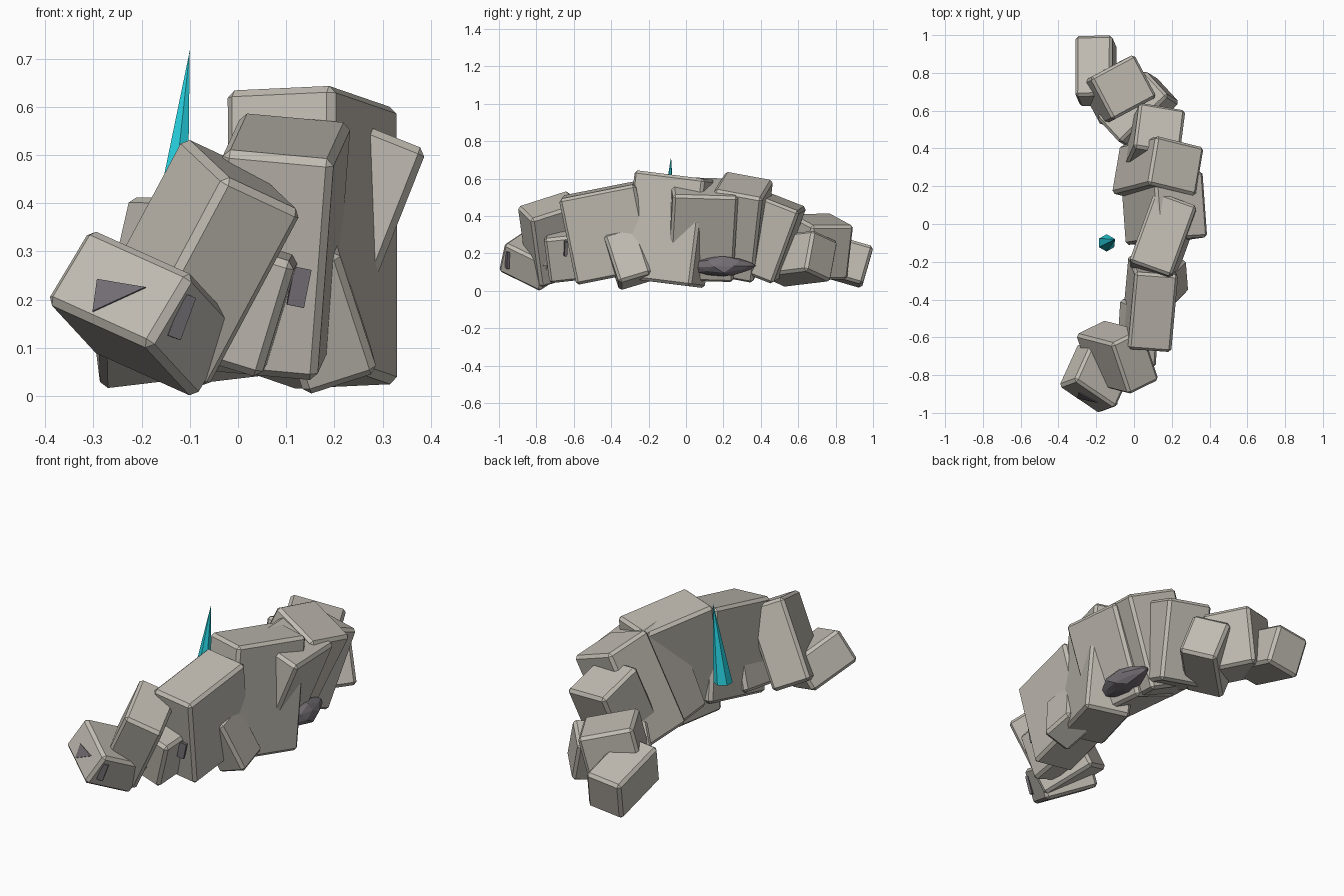
import bpy, bmesh, random
from mathutils import Vector

if "Cube" in bpy.data.objects:
    bpy.data.objects.remove(bpy.data.objects["Cube"])

random.seed(4)


def material(name, rgb):
    m = bpy.data.materials.new(name)
    m.diffuse_color = (*rgb, 1)
    m.use_nodes = True
    m.node_tree.nodes["Principled BSDF"].inputs["Base Color"].default_value = m.diffuse_color
    return m


stone = material("warm grey stone", (0.53, 0.50, 0.445))
dark = material("dark slate", (0.17, 0.155, 0.172))
cyan = material("cyan crystal", (0.02, 0.64, 0.74))


def finish(name, bm, mat):
    bmesh.ops.recalc_face_normals(bm, faces=bm.faces[:])
    me = bpy.data.meshes.new(name)
    bm.to_mesh(me)
    bm.free()
    me.materials.append(mat)
    ob = bpy.data.objects.new(name, me)
    bpy.context.collection.objects.link(ob)
    return ob


def block(name, corner, u, v, depth, mat=stone, bevel=0.015, grow=0.005):
    """Chamfered box spanned from one corner by two edges and a depth."""
    p, u, v = Vector(corner), Vector(u), Vector(v)
    v = (v - v.project(u)).normalized() * v.length
    w = u.cross(v).normalized() * depth
    centre = p + (u + v + w) / 2
    bm = bmesh.new()
    bmesh.ops.create_cube(bm, size=1)
    for vert in bm.verts:
        co = vert.co.copy()
        vert.co = centre + sum((e.normalized() * (e.length + 2 * grow) * k
                                for e, k in zip((u, v, w), co)), Vector())
    ob = finish(name, bm, mat)
    if bevel:
        mod = ob.modifiers.new("chamfer", "BEVEL")
        mod.width = bevel
        mod.segments = 1
    return ob


def plate(name, points, normal, lift):
    """Thin polygon lying just above a block face."""
    n = Vector(normal).normalized()
    bm = bmesh.new()
    f = bm.faces.new([bm.verts.new(p + n * (lift - 0.004)) for p in points])
    ext = bmesh.ops.extrude_face_region(bm, geom=[f])
    for g in ext["geom"]:
        if isinstance(g, bmesh.types.BMVert):
            g.co += n * 0.008
    return finish(name, bm, dark)


# Head block and its dark eye marks
A = Vector((-0.185, -0.99, 0.11))
B = Vector((-0.2, 0.135, 0.09))
C = Vector((0.08, 0.03, 0.135))
block("head_block", A, B, C, 0.25, grow=0.011)
plate("front_eye", [A + B * a + C * b for a, b in
                    ((0.70, 0.475), (0.265, 0.64), (0.58, 0.06))], C.cross(B), 0.011)
block("side_eye", (-0.145, -0.968, 0.126), (0.026, 0.010, -0.010), (0.038, 0.006, 0.085), -0.014,
      mat=dark, bevel=0, grow=0)

# Arched row of leaning body blocks, from head to tail
block("neck_block", (-0.025, -0.898, 0.45), (0.154, 0.075, -0.072), (-0.081, 0.265, 0.08), -0.41)
block("shoulder_block", (0.193, -0.675, 0.485), (-0.22, 0.016, 0.02), (0.025, 0.40, 0.08), 0.46)
block("chest_block", (0.195, -0.272, 0.640), (-0.215, 0.077, -0.01), (0.145, 0.36, -0.045), 0.57)
block("middle_block", (0.386, -0.065, 0.508), (-0.25, -0.015, 0.10), (-0.02, 0.34, -0.012), 0.485)
block("rear_block", (0.325, 0.155, 0.536), (-0.245, 0.06, 0.10), (0.065, 0.24, -0.055), 0.49)
block("hip_block", (0.268, 0.60, 0.42), (-0.235, 0.04, 0.025), (-0.03, -0.23, 0.09), -0.41)
block("lower_hip_block", (0.175, 0.68, 0.32), (-0.12, 0.13, -0.06), (-0.27, -0.22, -0.04), -0.22)
block("tail_block", (0.0, 0.893, 0.345), (-0.225, -0.12, 0.065), (0.11, -0.22, 0.0), -0.29)
block("tail_tip_block", (-0.305, 0.992, 0.213), (0.185, 0.005, 0.022), (0.0, -0.31, 0.09), 0.205)

# Small leg stones
block("side_leg", (0.205, -0.435, 0.295), (0.08, 0.08, -0.245), (-0.02, 0.155, 0.07), -0.15)
block("front_leg", (0.113, -0.755, 0.272), (-0.07, 0.03, -0.23), (0.02, 0.32, 0.035), -0.14)
block("leg_chip", (0.10, -0.64, 0.19), (0.035, 0.005, -0.007), (0.008, 0.0, 0.08), 0.014,
      mat=dark, bevel=0, grow=0)

# Jagged dark stone under the right flank, narrowing to the rear
bm = bmesh.new()
bmesh.ops.create_icosphere(bm, subdivisions=2, radius=1)
for v in bm.verts:
    k = random.uniform(0.8, 1.1)
    t = 1 - 0.35 * max(v.co.y, 0)
    v.co = Vector((0.222 + 0.08 * v.co.x * k * t, 0.202 + 0.172 * v.co.y,
                   0.13 + 0.06 * v.co.z * k * t + 0.004 * v.co.y))
finish("flank_stone", bm, dark)

# Leaning crystal spike on the left
bm = bmesh.new()
bmesh.ops.create_cone(bm, cap_ends=True, segments=6, radius1=0.046, radius2=0.0, depth=1)
for v in bm.verts:
    t = v.co.z + 0.5
    v.co = Vector((v.co.x - 0.145 + 0.045 * t, v.co.y - 0.10 + 0.02 * t, 0.305 + 0.412 * t))
finish("crystal_spike", bm, cyan)
